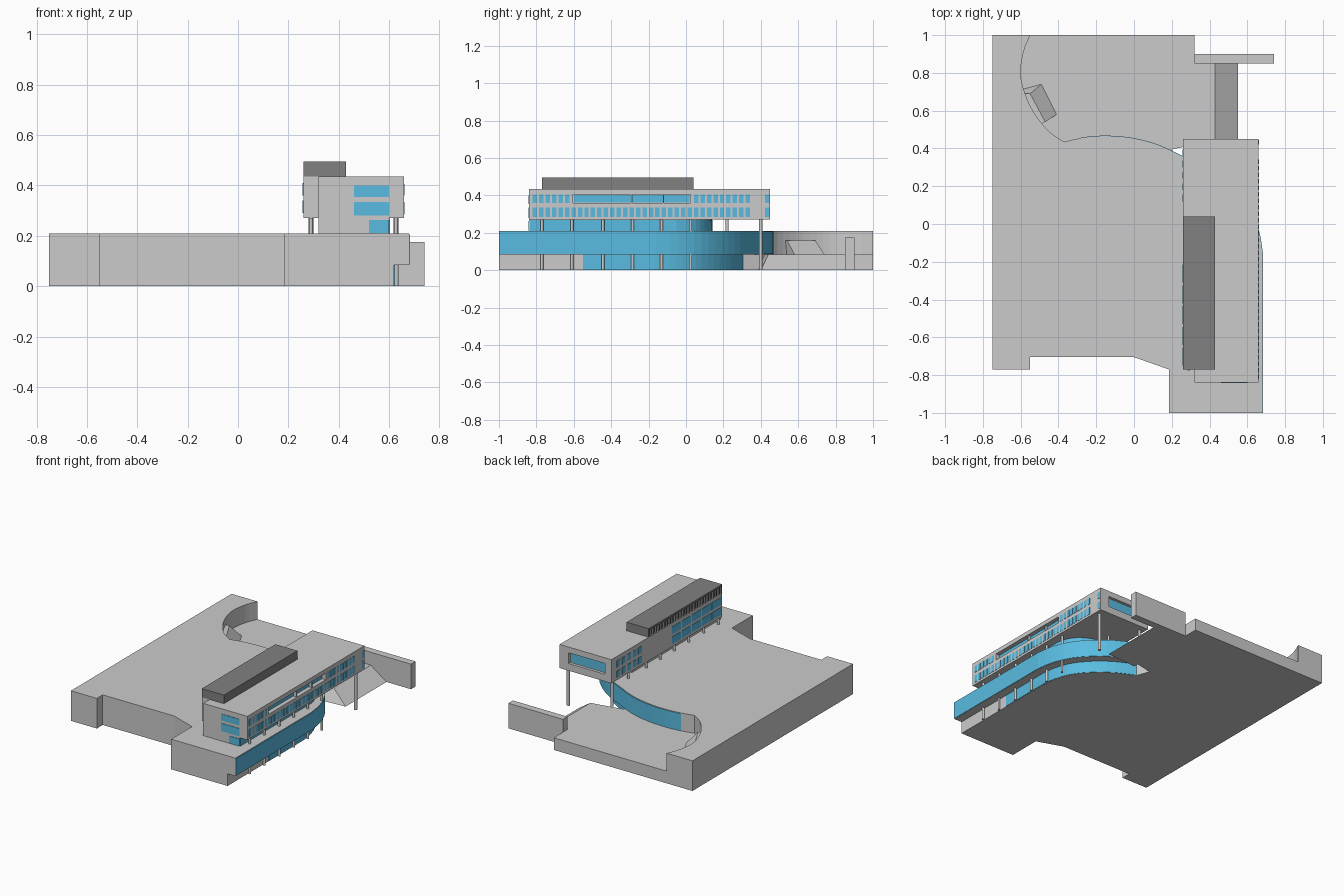
import bpy, bmesh, math
from mathutils import Vector

if "Cube" in bpy.data.objects:
    bpy.data.objects.remove(bpy.data.objects["Cube"])

blue = bpy.data.materials.new("glass_blue")
blue.diffuse_color = (0.1, 0.5, 0.75, 1)
blue.use_nodes = True
blue.node_tree.nodes["Principled BSDF"].inputs["Base Color"].default_value = blue.diffuse_color
dark = bpy.data.materials.new("dark_grey")
dark.diffuse_color = (0.22, 0.22, 0.22, 1)
dark.use_nodes = True
dark.node_tree.nodes["Principled BSDF"].inputs["Base Color"].default_value = dark.diffuse_color


def finish(name, bm, mat=None, normals=True):
    if normals:
        bmesh.ops.recalc_face_normals(bm, faces=bm.faces[:])
    me = bpy.data.meshes.new(name)
    bm.to_mesh(me)
    bm.free()
    ob = bpy.data.objects.new(name, me)
    bpy.context.collection.objects.link(ob)
    if mat:
        me.materials.append(mat)
    return ob


def loft(name, low, high, z0, z1, mat=None):
    """Closed solid between two plan outlines."""
    bm = bmesh.new()
    a = [bm.verts.new((x, y, z0)) for x, y in low]
    b = [bm.verts.new((x, y, z1)) for x, y in high]
    n = len(a)
    bm.faces.new(a[::-1])
    bm.faces.new(b)
    for i in range(n):
        j = (i + 1) % n
        bm.faces.new((a[i], a[j], b[j], b[i]))
    return finish(name, bm, mat)


def prism(name, pts, z0, z1, mat=None):
    return loft(name, pts, pts, z0, z1, mat)


def boxes(name, items, mat=None):
    """Several boxes (x0, x1, y0, y1, z0, z1) in one object."""
    bm = bmesh.new()
    for x0, x1, y0, y1, z0, z1 in items:
        r = bmesh.ops.create_cube(bm, size=1)
        for v in r["verts"]:
            v.co = ((x0 + x1) / 2 + v.co.x * (x1 - x0),
                    (y0 + y1) / 2 + v.co.y * (y1 - y0),
                    (z0 + z1) / 2 + v.co.z * (z1 - z0))
    return finish(name, bm, mat)


def smooth_path(pts, sub=3):
    """Catmull-Rom subdivision of a plan path."""
    p = [Vector(q) for q in pts]
    p = [2 * p[0] - p[1]] + p + [2 * p[-1] - p[-2]]
    out = []
    for i in range(1, len(p) - 2):
        for k in range(sub):
            t = k / sub
            out.append(0.5 * (2 * p[i] + (p[i+1] - p[i-1]) * t
                       + (2*p[i-1] - 5*p[i] + 4*p[i+1] - p[i+2]) * t**2
                       + (3*p[i] - p[i-1] - 3*p[i+1] + p[i+2]) * t**3))
    return [tuple(v) for v in out] + [tuple(p[-2])]


def offset(path, d):
    """Shift a path to its right-hand side by d."""
    out = []
    for i, q in enumerate(path):
        t = Vector(path[min(i + 1, len(path) - 1)]) - Vector(path[max(i - 1, 0)])
        t.normalize()
        out.append((q[0] + t.y * d, q[1] - t.x * d))
    return out


def strip(name, path, z0, z1, mat, d=0.003):
    return prism(name, path + offset(path, d)[::-1], z0, z1, mat)


def columns(name, spots, z0, z1, r=0.008):
    bm = bmesh.new()
    for x, y in spots:
        c = bmesh.ops.create_cone(bm, cap_ends=True, segments=12, radius1=r,
                                  radius2=r, depth=z1 - z0)
        bmesh.ops.translate(bm, verts=c["verts"], vec=(x, y, (z0 + z1) / 2))
    return finish(name, bm)


# Plan curves
T, R, F2 = 0.085, 0.21, 0.27        # terrace, main roof, upper floor heights
sweep = smooth_path([(.68, -.16), (.66, -.04), (.61, .08), (.52, .19), (.40, .285),
                     (.26, .355), (.12, .42), (-.02, .455), (-.16, .465),
                     (-.28, .455), (-.37, .435)])
bay = smooth_path([(-.37, .435), (-.45, .49), (-.53, .59), (-.58, .70), (-.6, .8),
                   (-.585, .91), (-.55, 1)])
front = [(-.75, -.77), (-.55, -.77), (-.55, -.705), (0, -.705), (.185, -.77), (.185, -1)]

# Main volume with curved rear wall, and the base and terrace below it
prism("main_building", front + [(.68, -1)] + sweep + bay[1:] + [(-.75, 1)], T, R)
inner = [p for p in offset(sweep, -.06) if p[0] > .2]
prism("base_and_terrace", front + [(.62, -1)] + inner +
      [(.2, .395), (.32, .42), (.32, 1), (-.75, 1)], 0, T)
loft("embankment", [(.32, .385), (.55, .40), (.55, .85), (.32, .85)],
     [(.32, .42), (.43, .44), (.43, .85), (.32, .85)], 0, T)
boxes("garden_wall", [(.32, .74, .85, .9, 0, .175)])

# Sloped bay on the curved wall
loft("sloped_bay", [(-.60, .71), (-.49, .74), (-.41, .58), (-.51, .53)],
     [(-.60, .69), (-.55, .69), (-.47, .54), (-.51, .52)], T, .16)

# Glass bands
strip("main_glass_band", [(.68, -1)] + [p for p in sweep if p[0] > -.3], T + .002, R - .004, blue)
strip("ground_glass_band", [(.62, -.55)] + inner, 0.002, T - .002, blue)

# Recessed storey under the upper block
core = [(.60, -.84)] + smooth_path([(.60, -.05), (.575, .03), (.52, .09), (.44, .13), (.34, .14)])
prism("recessed_storey", [(.32, -.84)] + core + [(.32, .14)], R, F2)
strip("recessed_glass", [(.60, -.835)] + core[1:], R, F2 - .001, blue)

# Upper block with window recesses
block = prism("upper_block", [(.32, -.84), (.66, -.84), (.66, .45), (.26, .45),
                              (.26, -.77), (.32, -.77)], F2, .435)
cutter = boxes("recess_cutter", [(.63, .70, -.605, .025, .36, .405),
                                 (.31, .59, .43, .50, .32, .395)])
cutter.hide_render = True
mod = block.modifiers.new("recess", "BOOLEAN")
mod.operation, mod.object, mod.solver = "DIFFERENCE", cutter, "EXACT"
bpy.context.view_layer.objects.active = block
bpy.ops.object.modifier_apply(modifier="recess")
bpy.data.objects.remove(cutter)
boxes("recess_glass", [(.629, .633, -.60, .02, .362, .403),
                       (.315, .585, .429, .433, .325, .39)], blue)
boxes("recess_mullions", [(.63, .655, y - .003, y + .003, .36, .405) for y in (-.29, -.12)])

# East windows: small panes in two rows
panes = []
ys = [-.82 + .0345 * i for i in range(37) if i not in (34, 35)]
for y in ys:
    panes.append((.657, .662, y, y + .024, .285, .335))
    if y < -.635 or y > .03:
        panes.append((.657, .662, y, y + .024, .36, .405))
boxes("east_windows", panes, blue)

# Front windows
boxes("front_windows", [(.46, .60, -.843, -.837, .355, .40), (.46, .60, -.843, -.837, .28, .335),
                        (.52, .60, -.843, -.837, .212, .262)], blue)

# West windows: wide panes at the front, small ones at the rear
west = [(.257, .262, -.75 + .11 * i, -.655 + .11 * i, z, z + .05)
        for i in range(5) for z in (.29, .36)]
west += [(.257, .262, .12 + .06 * i, .155 + .06 * i, z, z + .045)
         for i in range(5) for z in (.29, .36)]
boxes("west_windows", west, blue)

# Roof plant room with slatted west side
boxes("plant_room", [(.275, .43, -.77, .04, .435, .483), (.26, .43, -.77, .04, .483, .495),
                     (.26, .276, .03, .04, .435, .484), (.26, .276, -.77, -.76, .435, .484)], dark)
boxes("plant_room_slats", [(.261, .276, -.745 + .03 * i, -.735 + .03 * i, .435, .484)
                           for i in range(26)], dark)

# Columns
rows = [-.77, -.61, -.445, -.285, -.13, .025]
columns("ground_columns", [(.63, y) for y in rows], 0, T)
columns("upper_columns", [(x, y) for x in (.29, .628) for y in rows] + [(.29, .22), (.40, .22)], R, F2)
columns("tall_columns", [(.628, .40)], 0, F2, .01)
columns("terrace_column", [(.29, .40)], T, F2, .01)
